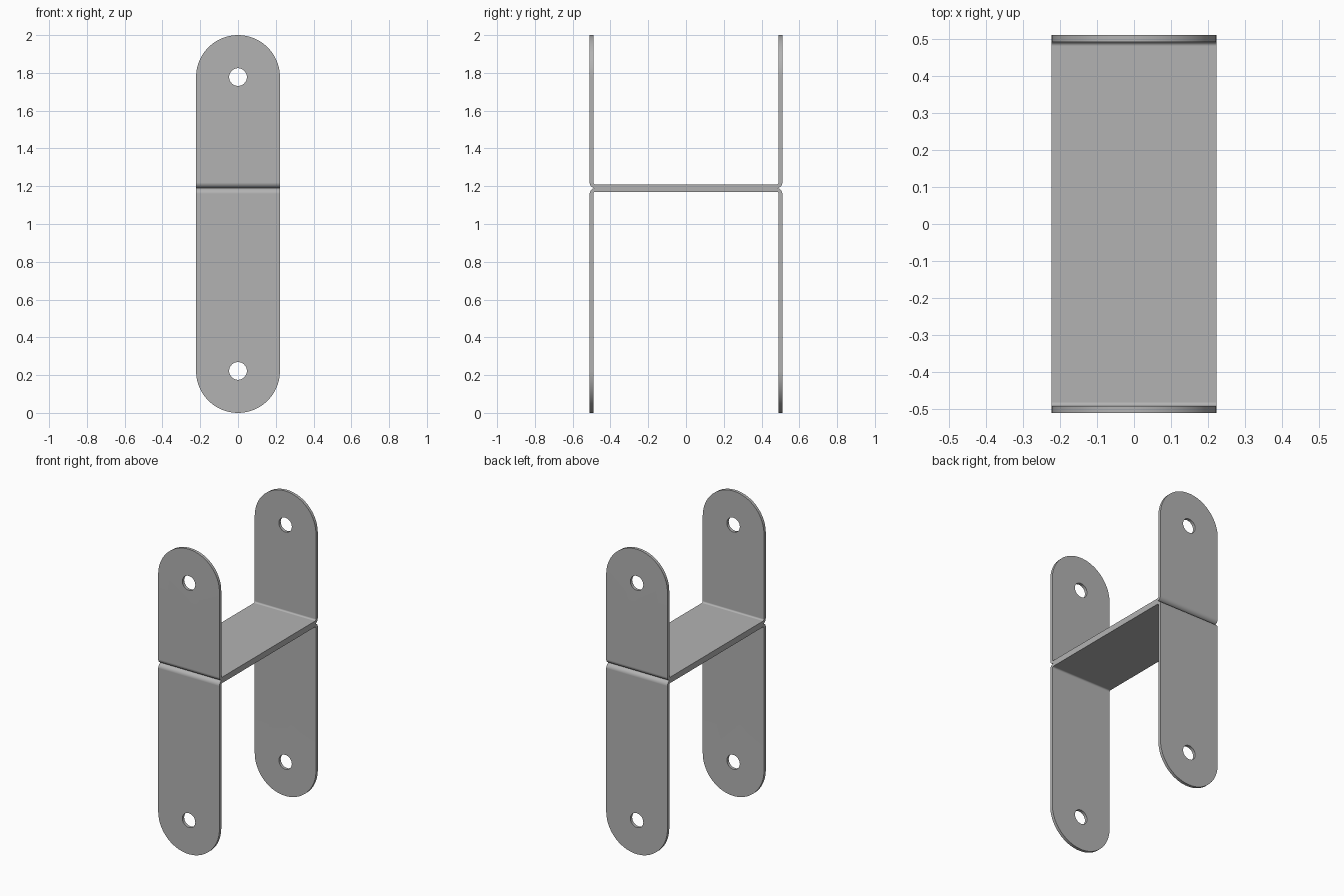
import bpy
import bmesh
from math import cos, sin, pi, radians
from mathutils import Vector

cube = bpy.data.objects.get("Cube")
if cube:
    bpy.data.objects.remove(cube, do_unlink=True)

HALF_WIDTH = 0.222     # also the radius of the rounded arm ends
HALF_DEPTH = 0.51
THICK = 0.0195
BEND = 0.03            # outer bend radius
HOLE = 0.047
SEAM = 1.19            # height where the two channels touch
TOP = 2.0

steel = bpy.data.materials.new("grey steel")
steel.use_nodes = True
GREY = (0.45, 0.45, 0.45, 1)
steel.diffuse_color = GREY
steel.node_tree.nodes["Principled BSDF"].inputs["Base Color"].default_value = GREY


def arc(cx, cy, r, start, end, steps):
    """Points along a circular arc, angles in degrees."""
    angles = [radians(start + (end - start) * i / steps) for i in range(steps + 1)]
    return [(cx + r * cos(a), cy + r * sin(a)) for a in angles]


def prism(name, points, offset):
    """Closed solid made by pushing a flat outline along an offset."""
    bm = bmesh.new()
    face = bm.faces.new([bm.verts.new(p) for p in points])
    pushed = bmesh.ops.extrude_face_region(bm, geom=[face])["geom"]
    bmesh.ops.translate(bm, vec=Vector(offset),
                        verts=[v for v in pushed if isinstance(v, bmesh.types.BMVert)])
    bmesh.ops.recalc_face_normals(bm, faces=bm.faces)
    mesh = bpy.data.meshes.new(name)
    bm.to_mesh(mesh)
    bm.free()
    obj = bpy.data.objects.new(name, mesh)
    bpy.context.collection.objects.link(obj)
    return obj


def cut(obj, cutter, operation):
    """Apply a boolean and discard the cutter."""
    bpy.context.view_layer.objects.active = obj
    mod = obj.modifiers.new("cut", "BOOLEAN")
    mod.operation, mod.object, mod.solver = operation, cutter, "EXACT"
    bpy.ops.object.modifier_apply(modifier=mod.name)
    bpy.data.objects.remove(cutter, do_unlink=True)


def channel(name, tip, way):
    """Bent sheet channel with rounded, drilled arms; way is +1 up or -1 down."""
    reach = abs(tip - SEAM)
    inner = BEND - THICK
    # Half of the bent sheet section, mirrored to the other side
    centre = HALF_DEPTH - BEND
    outside = arc(centre, BEND, BEND, -90, 0, 10) + [(HALF_DEPTH, reach + 0.1)]
    inside = [(HALF_DEPTH - THICK, reach + 0.1)] + arc(centre, BEND, inner, 0, -90, 6)
    half = outside + inside
    section = half + [(-y, h) for y, h in reversed(half)]
    obj = prism(name, [(-0.3, y, SEAM + way * h) for y, h in section], (0.6, 0, 0))

    # Trim to the rounded outline, then drill both arms
    hub = reach - HALF_WIDTH
    outline = [(-HALF_WIDTH, -0.1), (HALF_WIDTH, -0.1)]
    outline += arc(0, hub, HALF_WIDTH, 0, 180, 48)
    hole = arc(0, hub, HOLE, 0, 360, 32)[:-1]
    for shape, operation in ((outline, "INTERSECT"), (hole, "DIFFERENCE")):
        cutter = prism("cutter", [(x, -1, SEAM + way * h) for x, h in shape], (0, 2, 0))
        cut(obj, cutter, operation)

    obj.data.materials.clear()
    obj.data.materials.append(steel)
    bpy.ops.object.select_all(action="DESELECT")
    obj.select_set(True)
    bpy.context.view_layer.objects.active = obj
    bpy.ops.object.shade_smooth_by_angle(angle=radians(30))
    # Keeps the large plates flat beside the bends
    normals = obj.modifiers.new("flat plates", "WEIGHTED_NORMAL")
    normals.keep_sharp = True


channel("upper_channel", TOP, 1)
channel("lower_channel", 0, -1)
